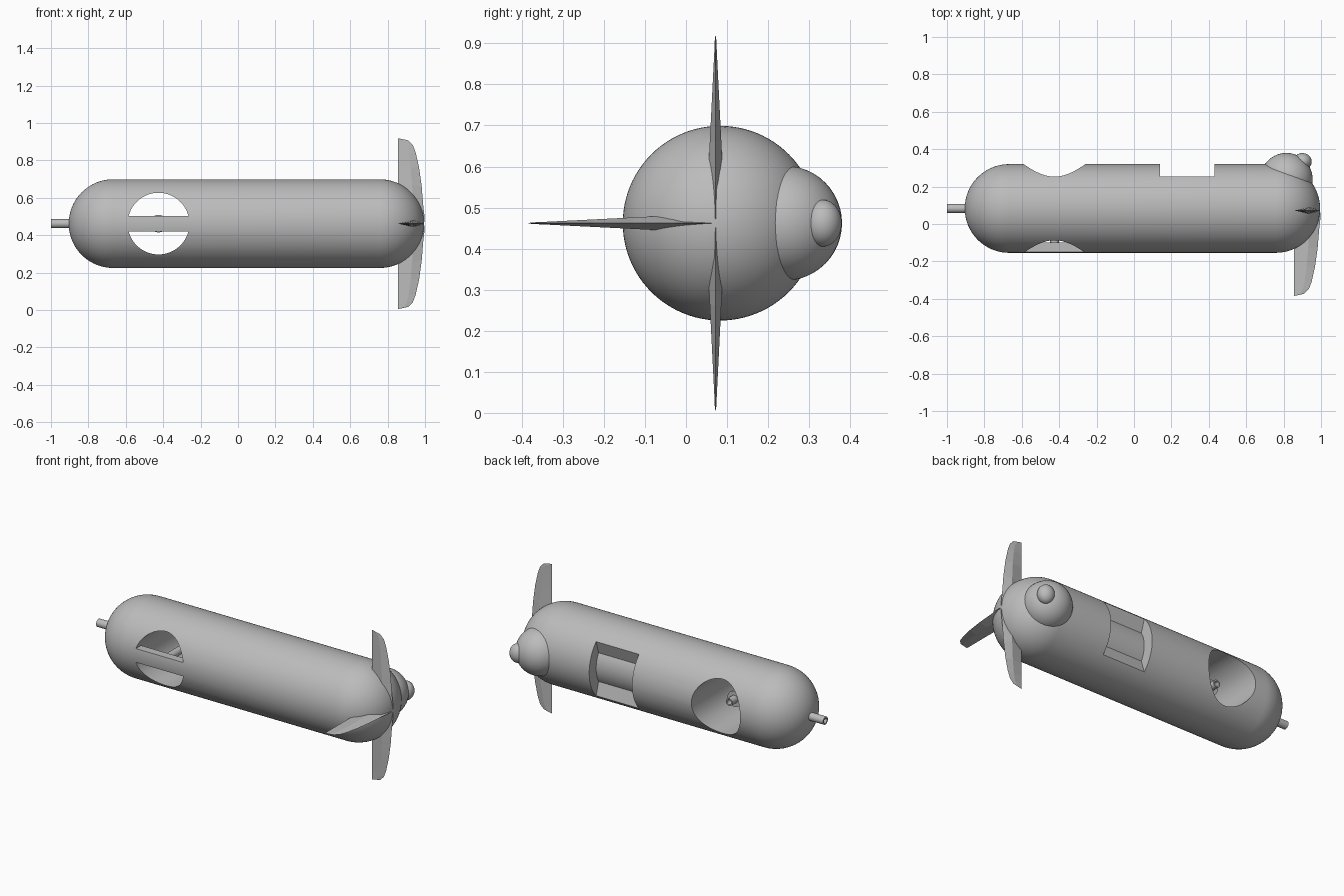
import bpy, bmesh, math
from mathutils import Vector, Matrix

cube = bpy.data.objects.get("Cube")
if cube:
    bpy.data.objects.remove(cube, do_unlink=True)

GREY = (0.5, 0.5, 0.5, 1)
mat = bpy.data.materials.new("plain grey")
mat.use_nodes = True
mat.diffuse_color = GREY
mat.node_tree.nodes["Principled BSDF"].inputs["Base Color"].default_value = GREY

AY, AZ, R = 0.083, 0.462, 0.237      # hull axis and radius
HOLE_X, HOLE_R = -0.425, 0.165


def finish(bm, name):
    bmesh.ops.recalc_face_normals(bm, faces=bm.faces)
    me = bpy.data.meshes.new(name)
    bm.to_mesh(me)
    bm.free()
    me.materials.append(mat)
    ob = bpy.data.objects.new(name, me)
    bpy.context.collection.objects.link(ob)
    return ob


def lathe(name, profile, origin, axis, steps=64):
    """Spin (along, radius) points about an axis through origin."""
    bm = bmesh.new()
    vs = [bm.verts.new((r, 0, a)) for a, r in profile]
    edges = [bm.edges.new(p) for p in zip(vs, vs[1:])]
    bmesh.ops.spin(bm, geom=vs + edges, axis=(0, 0, 1), cent=(0, 0, 0),
                   angle=math.tau, steps=steps, use_duplicate=False)
    bmesh.ops.remove_doubles(bm, verts=bm.verts, dist=1e-5)
    turn = Vector((0, 0, 1)).rotation_difference(Vector(axis)).to_matrix().to_4x4()
    bm.transform(Matrix.Translation(origin) @ turn)
    return finish(bm, name)


def prism(name, outline, x0, x1):
    """Extrude a (y, z) outline along x."""
    bm = bmesh.new()
    face = bm.faces.new([bm.verts.new((x0, y, z)) for y, z in outline])
    new = bmesh.ops.extrude_face_region(bm, geom=[face])["geom"]
    bmesh.ops.translate(bm, vec=(x1 - x0, 0, 0),
                        verts=[v for v in new if isinstance(v, bmesh.types.BMVert)])
    return finish(bm, name)


def cut(target, cutter):
    mod = target.modifiers.new("cut", "BOOLEAN")
    mod.operation, mod.solver, mod.object = "DIFFERENCE", "EXACT", cutter
    dg = bpy.context.evaluated_depsgraph_get()
    me = bpy.data.meshes.new_from_object(target.evaluated_get(dg))
    target.modifiers.clear()
    target.data = me
    bpy.data.objects.remove(cutter, do_unlink=True)


def ball(name, loc, radii):
    bm = bmesh.new()
    bmesh.ops.create_uvsphere(bm, u_segments=40, v_segments=24, radius=1)
    bm.transform(Matrix.Translation(loc) @ Matrix.Diagonal((*radii, 1)))
    return finish(bm, name)


# Hull: a capsule along x
N = 20
quarter = [(R * math.cos(math.pi / 2 * i / N), R * math.sin(math.pi / 2 * i / N))
           for i in range(N + 1)]
profile = [(-0.668 - a, r) for a, r in quarter] + [(0.758 + a, r) for a, r in reversed(quarter)]
hull = lathe("hull", profile, (0, AY, AZ), (1, 0, 0), 96)

# Round tunnel through the hull, leaving a crossbar at the front
tunnel = lathe("tunnel_cutter", [(-0.5, 0), (-0.5, HOLE_R), (0.5, HOLE_R), (0.5, 0)],
               (HOLE_X, AY, AZ), (0, 1, 0))
bar = prism("bar_keeper", [(-1, AZ - 0.042), (-0.1, AZ - 0.042),
                           (-0.1, AZ + 0.042), (-1, AZ + 0.042)], -0.8, 0)
cut(tunnel, bar)
cut(hull, tunnel)

# Hatch recess at the back: sloped lips and a curved floor
arc = [(AY + 0.17 * math.cos(t), AZ + 0.17 * math.sin(t))
       for t in (math.radians(31 - 62 * i / 12) for i in range(13))]
lip = 0.165
hatch = prism("hatch_cutter", [(0.5, AZ + lip), (AY + 0.17, AZ + lip)] + arc
              + [(AY + 0.17, AZ - lip), (0.5, AZ - lip)], 0.14, 0.43)
cut(hull, hatch)

# Hollow tube on the nose, and the rod with a collar inside the tunnel
bore = 0.015
lathe("nose_tube", [(-0.88, 0), (-0.88, 0.024), (-1, 0.024), (-1, bore), (-0.93, bore), (-0.93, 0)],
      (0, AY, AZ), (1, 0, 0), 32)
lathe("tunnel_rod", [(-0.11, 0), (-0.11, 0.023), (0.11, 0.023), (0.11, 0.047), (0.14, 0.047),
                     (0.14, 0.023), (0.19, 0.023), (0.19, bore), (0.15, bore), (0.15, 0)],
      (HOLE_X, 0, AZ), (0, 1, 0), 32)

# Dome and knob at the rear
ball("rear_dome", (0.815, 0.24, AZ), (0.14, 0.14, 0.14))
ball("rear_knob", (0.9, 0.333, AZ), (0.05, 0.046, 0.057))

# Tail fins: distance from axis, trailing x, half thickness
STATIONS = [(0.01, 0.998, 0.011), (0.04, 0.997, 0.013), (0.1, 0.99, 0.019), (0.2, 0.982, 0.014),
            (0.3, 0.968, 0.009), (0.38, 0.95, 0.005), (0.42, 0.935, 0.003),
            (0.445, 0.91, 0.002), (0.456, 0.86, 0.0005)]


def fin(name, angle):
    bm = bmesh.new()
    rings = []
    for d, tail, half in STATIONS:
        mid = 0.855 + 0.6 * (tail - 0.855)
        rings.append([bm.verts.new(p) for p in
                      ((0.855, 0, d), (mid, half, d), (tail, 0, d), (mid, -half, d))])
    for a, b in zip(rings, rings[1:]):
        for i in range(4):
            j = (i + 1) % 4
            bm.faces.new((a[i], a[j], b[j], b[i]))
    bm.faces.new(rings[0])
    bm.faces.new(rings[-1])
    bm.transform(Matrix.Translation((0, 0.072, AZ)) @ Matrix.Rotation(angle, 4, "X"))
    return finish(bm, name)


fins = [fin("upper_fin", 0), fin("front_fin", math.pi / 2), fin("lower_fin", math.pi)]

# Smooth the round parts, keeping sharp edges
bpy.ops.object.select_all(action="DESELECT")
for ob in bpy.context.collection.objects:
    if ob.type == "MESH" and ob not in fins:
        ob.select_set(True)
        bpy.context.view_layer.objects.active = ob
bpy.ops.object.shade_smooth_by_angle(angle=math.radians(30))
